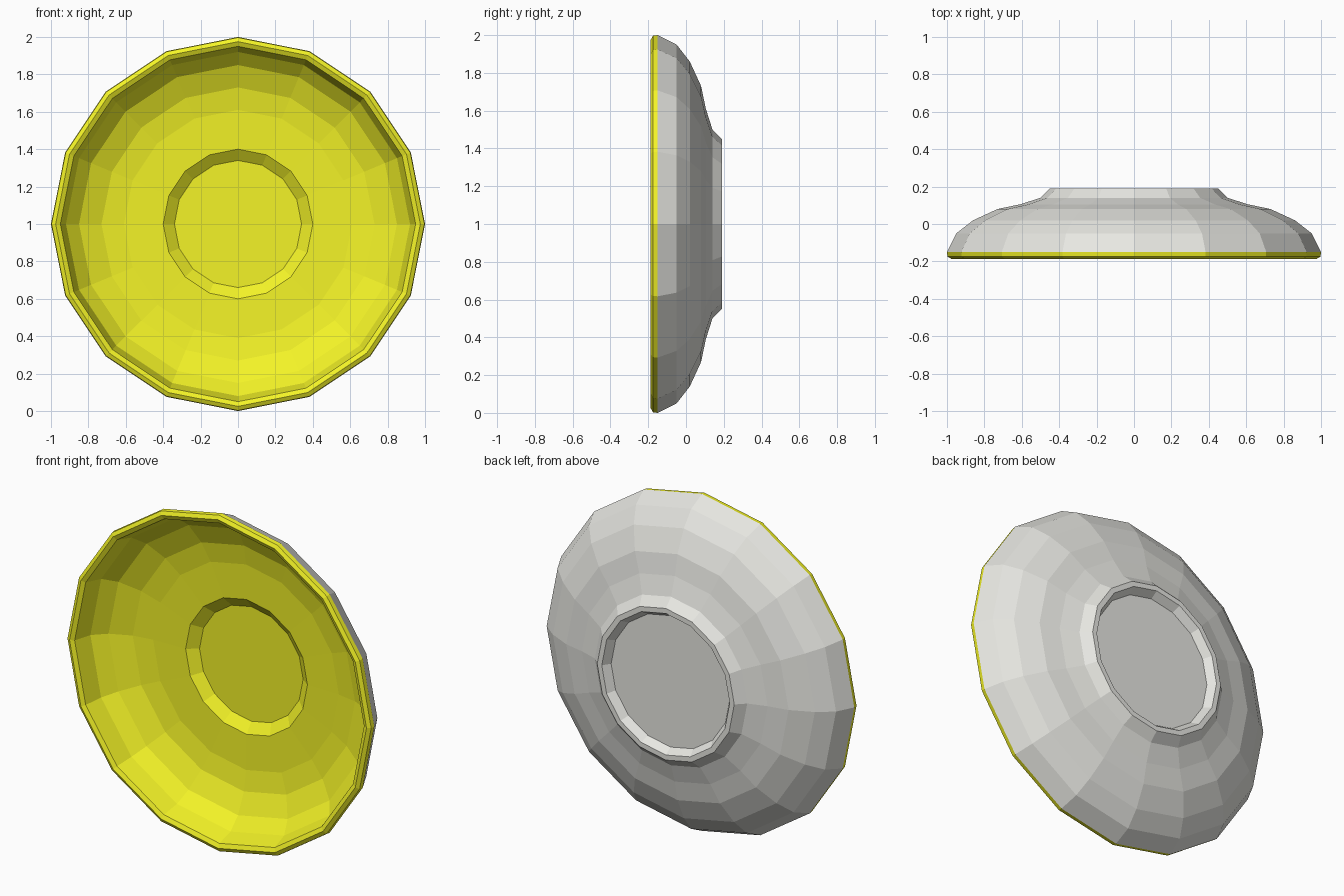
import bpy, bmesh, math

if "Cube" in bpy.data.objects:
    bpy.data.objects.remove(bpy.data.objects["Cube"])

SIDES = 16


def lathe(name, profile, yellow=False, flip=False, cap=False):
    """Revolve (radius, y) points around the y axis, through z = 1."""
    bm = bmesh.new()
    rings = []
    for r, y in profile:
        ring = []
        for i in range(SIDES):
            a = 2 * math.pi * i / SIDES
            ring.append(bm.verts.new((r * math.cos(a), y, 1 + r * math.sin(a))))
        rings.append(ring)
    for a, b in zip(rings, rings[1:]):
        for i in range(SIDES):
            j = (i + 1) % SIDES
            bm.faces.new((a[i], b[i], b[j], a[j]))
    if cap:
        bm.faces.new(rings[-1])
    bmesh.ops.recalc_face_normals(bm, faces=bm.faces)
    mesh = bpy.data.meshes.new(name)
    bm.to_mesh(mesh)
    bm.free()
    obj = bpy.data.objects.new(name, mesh)
    bpy.context.collection.objects.link(obj)
    return obj


# one closed profile: foot recess, foot, outer wall, rim, inner wall, floor well
outer = [(0.39, 0.145), (0.42, 0.19), (0.45, 0.19), (0.50, 0.14), (0.61, 0.105),
         (0.73, 0.08), (0.86, 0.02), (0.95, -0.05), (1.0, -0.15)]
inner = [(0.997, -0.175), (0.975, -0.187), (0.95, -0.175), (0.92, -0.07),
         (0.85, 0.0), (0.73, 0.055), (0.61, 0.075), (0.40, 0.08), (0.34, 0.125)]
plate = lathe("plate", outer + inner, cap=True)

# close the underside of the foot recess
bm = bmesh.new()
bm.from_mesh(plate.data)
bmesh.ops.holes_fill(bm, edges=[e for e in bm.edges if e.is_boundary], sides=SIDES)
bmesh.ops.recalc_face_normals(bm, faces=bm.faces)

# yellow glaze on everything from the rim inward
front = {tuple(round(v, 3) for v in p) for p in inner}
for f in bm.faces:
    f.material_index = 0
    for v in f.verts:
        r = math.hypot(v.co.x, v.co.z - 1)
        if (round(r, 3), round(v.co.y, 3)) in front:
            f.material_index = 1
bm.to_mesh(plate.data)
bm.free()

for name, color in (("bare_clay", (0.8, 0.8, 0.76, 1)), ("yellow_glaze", (0.9, 0.9, 0.02, 1))):
    mat = bpy.data.materials.new(name)
    mat.diffuse_color = color
    mat.use_nodes = True
    mat.node_tree.nodes["Principled BSDF"].inputs["Base Color"].default_value = mat.diffuse_color
    plate.data.materials.append(mat)
